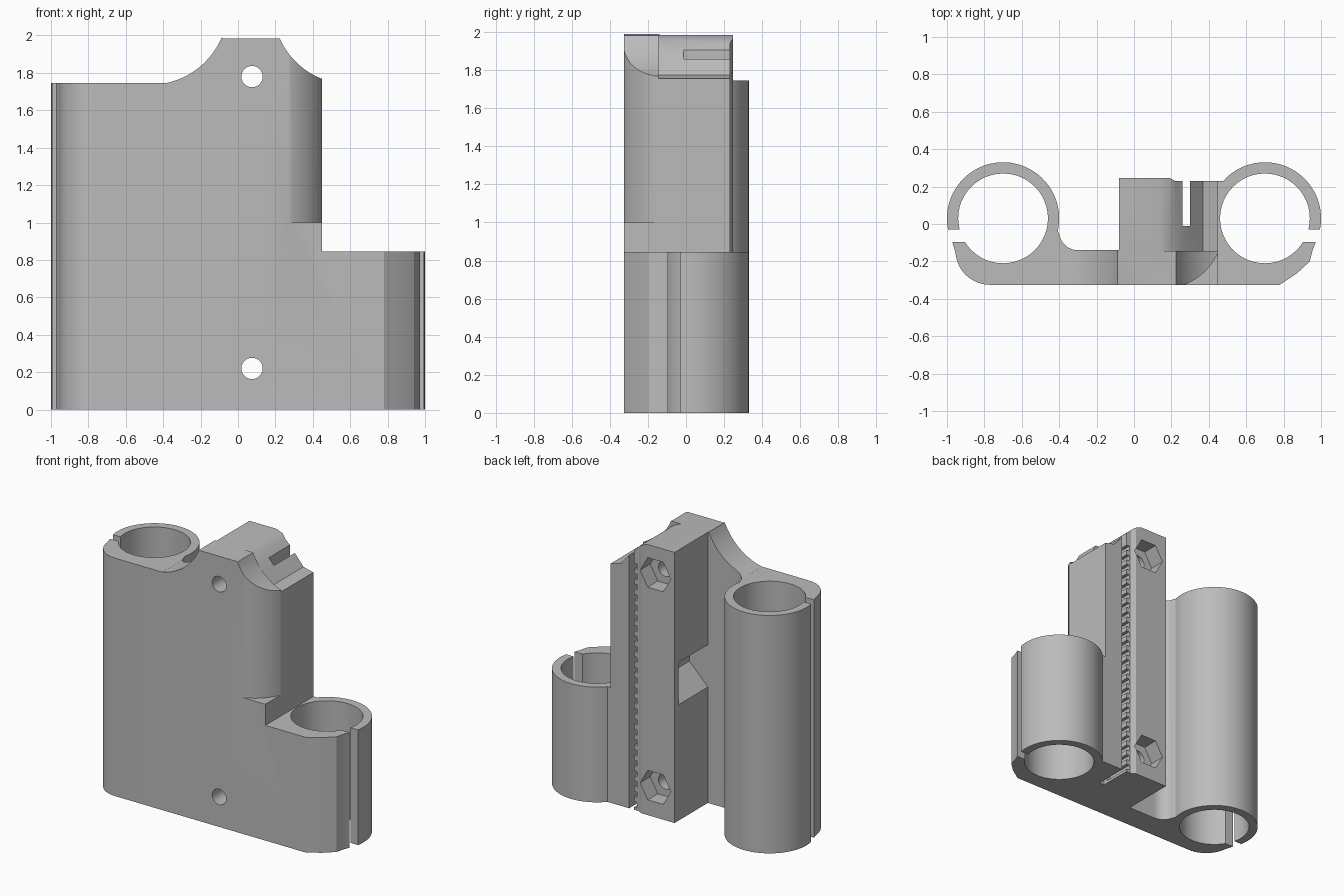
import bpy
import bmesh
from math import radians, cos, sin

cube = bpy.data.objects.get("Cube")
if cube:
    bpy.data.objects.remove(cube, do_unlink=True)

grey = bpy.data.materials.new("plain grey plastic")
grey.use_nodes = True
colour = (0.5, 0.5, 0.5, 1)
grey.diffuse_color = colour
grey.node_tree.nodes["Principled BSDF"].inputs["Base Color"].default_value = colour


def arc(cx, cy, r, start, end, steps=24):
    angles = [radians(start + (end - start) * i / steps) for i in range(steps + 1)]
    return [(cx + r * cos(a), cy + r * sin(a)) for a in angles]


def prism(name, outline, low, high, axis="z", repeats=1, pitch=0):
    """Extrude an outline along z (points are x, y) or along y (points are x, z)."""
    bm = bmesh.new()
    for n in range(repeats):
        rise = n * pitch
        rings = []
        for level in (low, high):
            if axis == "z":
                ring = [bm.verts.new((a, b, level + rise)) for a, b in outline]
            else:
                ring = [bm.verts.new((a, level, b + rise)) for a, b in outline]
            rings.append(ring)
        bm.faces.new(rings[0])
        bm.faces.new(rings[1])
        count = len(outline)
        for i in range(count):
            j = (i + 1) % count
            bm.faces.new((rings[0][i], rings[0][j], rings[1][j], rings[1][i]))
    bmesh.ops.recalc_face_normals(bm, faces=bm.faces)
    mesh = bpy.data.meshes.new(name)
    bm.to_mesh(mesh)
    bm.free()
    mesh.materials.append(grey)
    obj = bpy.data.objects.new(name, mesh)
    bpy.context.collection.objects.link(obj)
    return obj


def rect(x0, x1, y0, y1):
    return [(x0, y0), (x1, y0), (x1, y1), (x0, y1)]


def combine(body, tool, operation="DIFFERENCE"):
    tool.hide_render = True
    mod = body.modifiers.new("shape", "BOOLEAN")
    mod.operation = operation
    mod.solver = "EXACT"
    mod.object = tool
    bpy.context.view_layer.objects.active = body
    bpy.ops.object.modifier_apply(modifier=mod.name)
    bpy.data.objects.remove(tool, do_unlink=True)


# Plan outline: front plate, two bearing tubes and the belt block
plan = [(0.78, -0.325), (0.87, -0.265), (0.94, -0.2), (0.955, -0.14)]
plan += arc(0.7, 0.03, 0.3, -26, 138, 36)
plan += [(0.45, 0.23), (0.22, 0.23), (0.19, 0.247), (-0.08, 0.247), (-0.08, -0.14)]
plan += arc(-0.3, -0.04, 0.1, 270, 190, 8)
plan += arc(-0.7, 0.03, 0.3, -13, 206, 48)
plan += arc(-0.77, -0.14, 0.185, 185, 270, 14)
body = prism("bearing_carriage", plan, 0, 2.1)

# Front silhouette with the two scooped shoulders
front = [(-1.1, -0.1), (1.1, -0.1), (1.1, 0.845), (0.45, 0.845), (0.45, 1.769)]
front += arc(0.598, 2.15, 0.41, 248, 204, 14)
front += [(0.21, 1.985), (-0.08, 1.985)]
front += arc(-0.468, 2.15, 0.413, 337, 281, 16)
front += [(-0.39, 1.745), (-1.1, 1.745)]
combine(body, prism("silhouette", front, -0.5, 0.5, "y"), "INTERSECT")

# Sloped top behind the front plate
slope = [(0.14, 1.986), (0.2, 1.96), (0.26, 1.905), (0.37, 1.775), (0.47, 1.75),
         (0.47, 2.2), (0.14, 2.2)]
combine(body, prism("slope_cutter", slope, -0.145, 0.5, "y"))

# Rounded upper front corner
corner = arc(0.15, -0.02, 0.328, -68.5, -23.4, 12) + [(0.6, -0.15), (0.6, -0.5), (0.27, -0.5)]
combine(body, prism("corner_cutter", corner, 1.0, 2.2))

# Bearing bores and their clamping slits
for side in (-1, 1):
    bore = arc(side * 0.7, 0.03, 0.24, 0, 352.5, 47)
    combine(body, prism("bore_cutter", bore, -0.2, 2.2))
    x0, x1 = sorted((side * 0.88, side * 1.2))
    combine(body, prism("slit_cutter", rect(x0, x1, -0.095, -0.03), -0.2, 2.2))

# Screw holes with hexagonal nut pockets at the back
for z in (0.22, 1.78):
    combine(body, prism("screw_cutter", arc(0.075, z, 0.057, 0, 345, 23), -0.5, 0.5, "y"))
    combine(body, prism("nut_cutter", arc(0.075, z, 0.125, 0, 300, 5), 0.13, 0.5, "y"))

# Belt slot with a row of tooth grooves
combine(body, prism("belt_cutter", rect(0.26, 0.3, -0.012, 0.5), -0.2, 2.2))
combine(body, prism("tooth_cutter", rect(0.235, 0.28, 0.02, 0.06), 0.02, 0.4, "y", 24, 0.076))

# Ramped side pocket in the belt block
pocket = [(-0.2, 0.85), (-0.08, 0.85), (0.07, 1.0), (0.07, 1.16), (-0.2, 1.16)]
combine(body, prism("pocket_cutter", pocket, -0.14, 0.2, "y"))

# Smooth curves with sharp edges kept
bpy.ops.object.select_all(action="DESELECT")
body.select_set(True)
bpy.context.view_layer.objects.active = body
bpy.ops.object.shade_smooth_by_angle(angle=radians(25))
